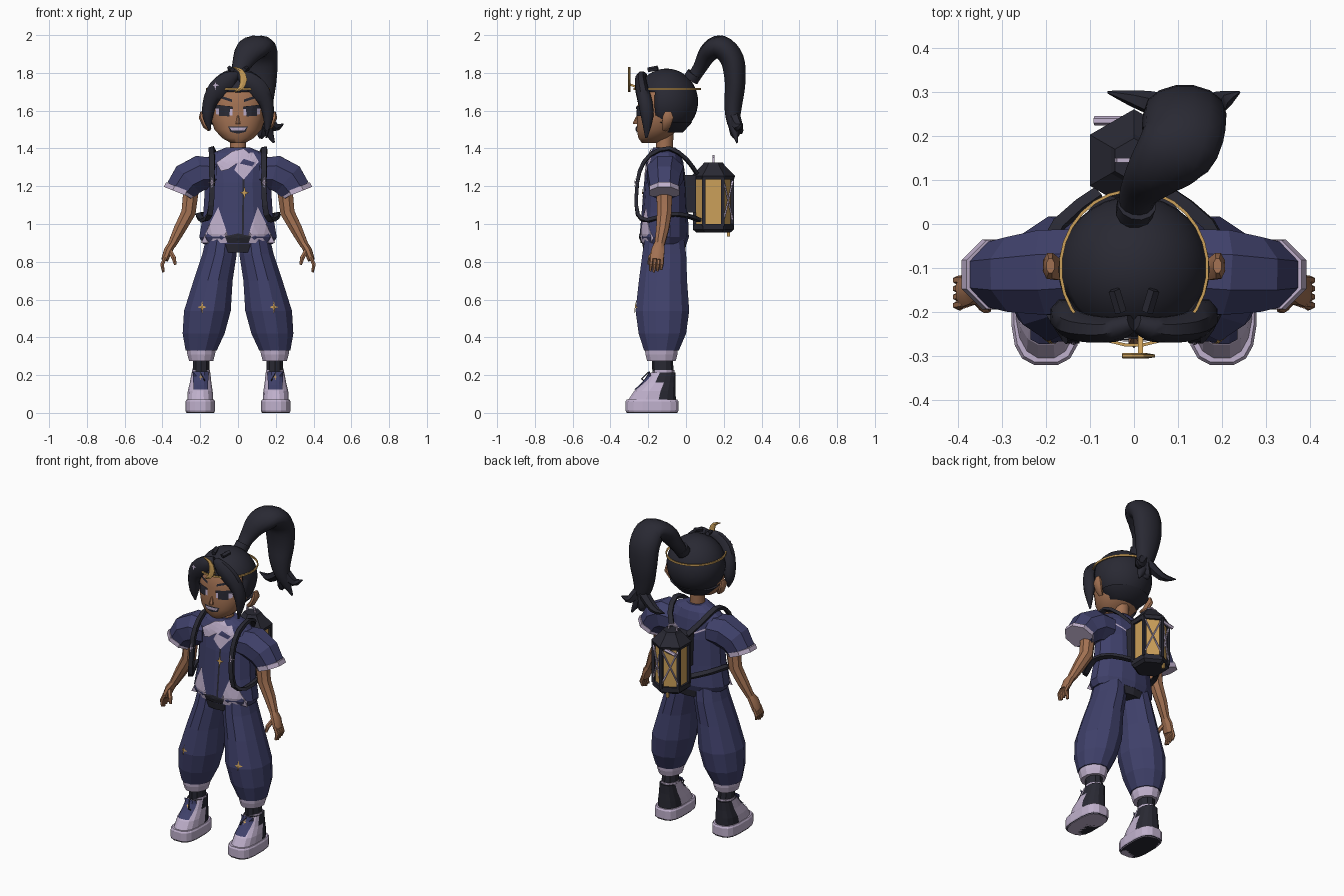
import bpy, bmesh, math
from mathutils import Vector
from mathutils.bvhtree import BVHTree

if "Cube" in bpy.data.objects:
    bpy.data.objects.remove(bpy.data.objects["Cube"])

def material(name, rgb):
    m = bpy.data.materials.new(name)
    m.diffuse_color = (*rgb, 1)
    m.use_nodes = True
    m.node_tree.nodes["Principled BSDF"].inputs["Base Color"].default_value = m.diffuse_color
    return m

NAVY = material("navy_cloth", (0.05, 0.052, 0.145))
DARK = material("charcoal", (0.022, 0.022, 0.033))
PALE = material("pale_lavender", (0.53, 0.44, 0.61))
SKIN = material("brown_skin", (0.36, 0.165, 0.085))
GOLD = material("warm_gold", (0.60, 0.35, 0.10))

def finish(name, bm, mat, smooth=0, recalc=True):
    if recalc:
        bmesh.ops.recalc_face_normals(bm, faces=bm.faces[:])
    me = bpy.data.meshes.new(name)
    bm.to_mesh(me)
    bm.free()
    me.materials.append(mat)
    ob = bpy.data.objects.new(name, me)
    bpy.context.collection.objects.link(ob)
    if smooth:
        for o in bpy.context.selected_objects:
            o.select_set(False)
        bpy.context.view_layer.objects.active = ob
        ob.select_set(True)
        bpy.ops.object.shade_smooth_by_angle(angle=math.radians(smooth))
    return ob

def skin_rings(name, rings, mat, smooth, caps=True):
    bm = bmesh.new()
    rows = [[bm.verts.new(p) for p in r] for r in rings]
    n = len(rows[0])
    for a, b in zip(rows, rows[1:]):
        for i in range(n):
            bm.faces.new((a[i], a[(i + 1) % n], b[(i + 1) % n], b[i]))
    if caps:
        bm.faces.new(rows[0][::-1])
        bm.faces.new(rows[-1])
    return finish(name, bm, mat, smooth)

def loft(name, secs, mat, n=12, smooth=0, power=1.0, caps=True, turn=0.5):
    """Stack of level oval rings: (x, y, z, rx, ry)."""
    def pw(v):
        return math.copysign(abs(v) ** power, v)
    ang = [(i + turn) * math.tau / n for i in range(n)]
    rings = [[Vector((x + rx * pw(math.cos(t)), y + ry * pw(math.sin(t)), z)) for t in ang]
             for x, y, z, rx, ry in secs]
    return skin_rings(name, rings, mat, smooth, caps)

def sweep(name, secs, mat, n=8, smooth=0, ref=(0, 1, 0), steps=1):
    """Oval tube along a path: (x, y, z, r_across, r_along_ref)."""
    S = [Vector(s) for s in secs]
    if steps > 1:
        out = []
        for i in range(len(S) - 1):
            p0, p1, p2, p3 = S[max(i - 1, 0)], S[i], S[i + 1], S[min(i + 2, len(S) - 1)]
            for k in range(steps):
                t = k / steps
                out.append(0.5 * (2 * p1 + (p2 - p0) * t + (2 * p0 - 5 * p1 + 4 * p2 - p3) * t * t
                                  + (3 * p1 - p0 - 3 * p2 + p3) * t ** 3))
        S = out + [S[-1]]
    P = [Vector(s[:3]) for s in S]
    rings = []
    for i, s in enumerate(S):
        t = (P[min(i + 1, len(P) - 1)] - P[max(i - 1, 0)]).normalized()
        b = Vector(ref)
        b = (b - t * b.dot(t)).normalized()
        a = t.cross(b)
        rings.append([P[i] + a * s[3] * math.cos(u) + b * s[4] * math.sin(u)
                      for u in ((k + 0.5) * math.tau / n for k in range(n))])
    return skin_rings(name, rings, mat, smooth)

def bar(name, pts, r, mat, n=4, ref=(0, 1, 0), flat=None, steps=1):
    return sweep(name, [(*p, r, flat or r) for p in pts], mat, n, 0, ref, steps)

def decal(name, outline, target, mat, lift=0.005, cuts=2, back=False):
    """Thin patch given in x, z and laid onto the target's front or back."""
    tree = BVHTree.FromPolygons([v.co for v in target.data.vertices],
                                [p.vertices[:] for p in target.data.polygons])
    d = -1 if back else 1
    bm = bmesh.new()
    bm.faces.new([bm.verts.new((x, 0, z)) for x, z in outline])
    bmesh.ops.triangulate(bm, faces=bm.faces[:])
    for _ in range(cuts):
        bmesh.ops.subdivide_edges(bm, edges=bm.edges[:], cuts=1, use_grid_fill=True)
    for v in bm.verts:
        hit = tree.ray_cast(Vector((v.co.x, -d, v.co.z)), Vector((0, d, 0)))[0]
        if hit is None:
            hit = tree.find_nearest(Vector((v.co.x, -0.2 * d, v.co.z)))[0]
        v.co.y = hit.y - d * lift
    bm.normal_update()
    for f in bm.faces:
        if f.normal.y * d > 0:
            f.normal_flip()
    return finish(name, bm, mat, recalc=False)

def star(cx, cz, r):
    return [(cx + q * 0.7 * math.sin(k * math.pi / 4), cz + q * math.cos(k * math.pi / 4))
            for k in range(8) for q in [r if k % 2 == 0 else r * 0.3]]

SIDES = (("right", -1), ("left", 1))

# Shirt body, belt, neck
shirt = loft("shirt", [(0, -.115, .895, .19, .118), (0, -.115, .93, .21, .13), (0, -.112, 1.06, .188, .122),
                       (0, -.11, 1.22, .178, .112), (0, -.11, 1.33, .19, .095), (0, -.11, 1.375, .14, .08),
                       (0, -.115, 1.405, .065, .058)], NAVY, 14)
loft("belt", [(0, -.115, .85, .165, .108), (0, -.115, .91, .185, .12)], DARK, 14)
loft("neck", [(0, -.115, 1.37, .045, .045), (0, -.11, 1.52, .045, .045)], SKIN, 10, 40)
decal("shirt_opening", [(-.07, .935), (0, .95), (.07, .935), (.055, .9), (-.055, .9)], shirt, DARK)
decal("front_seam", [(.025, 1.26), (.035, 1.26), (.03, .94), (.02, .94)], shirt, DARK, .004)
decal("lapel_under", [(.02, 1.37), (.08, 1.38), (.11, 1.33), (.03, 1.235), (-.02, 1.285)], shirt, PALE, .005)
decal("lapel_stripe", [(.03, 1.345), (.09, 1.325), (.075, 1.305), (.01, 1.32)], shirt, NAVY, .008)
decal("lapel_over", [(-.115, 1.325), (-.09, 1.28), (-.05, 1.29), (.065, 1.37), (.03, 1.40), (-.03, 1.385)],
      shirt, PALE, .009)
decal("chest_star", star(.035, 1.165, .035), shirt, GOLD, .009, 1)

for side, s in SIDES:
    decal(side + "_hem_panel", [(s * .195, .9), (s * .06, .9), (s * .05, .93), (s * .105, 1.09), (s * .15, 1.0)],
          shirt, PALE)
    decal(side + "_back_trim", [(s * .15, 1.31), (s * .15, 1.30), (s * .05, 1.25), (s * .05, 1.26)],
          shirt, PALE, .004, 2, True)
    # Sleeve and hem
    sweep(side + "_sleeve", [(s * .12, -.105, 1.27, .085, .1), (s * .2, -.11, 1.27, .1, .105),
                             (s * .265, -.115, 1.235, .1, .092), (s * .308, -.115, 1.175, .086, .08)], NAVY, 8)
    sweep(side + "_sleeve_hem", [(s * .303, -.115, 1.19, .091, .085), (s * .313, -.115, 1.165, .092, .086)], PALE, 8)
    # Arm, palm, fingers and thumb
    sweep(side + "_arm", [(s * .245, -.115, 1.21, .045, .045), (s * .262, -.115, 1.06, .041, .042),
                          (s * .31, -.125, .97, .034, .036), (s * .35, -.14, .89, .024, .028)], SKIN, 8, 30)
    sweep(side + "_palm", [(s * .345, -.14, .90, .022, .026), (s * .37, -.148, .86, .024, .038),
                           (s * .388, -.155, .81, .02, .038)], SKIN, 8, 30)
    for k in range(4):
        y = -.182 + k * .019
        sweep(f"{side}_finger_{k + 1}", [(s * .385, y, .825, .011, .01), (s * .402, y - .003, .785, .011, .01),
                                         (s * .395, y - .008, .745 + .006 * abs(k - 1), .007, .007)], SKIN, 6)
    sweep(side + "_thumb", [(s * .362, -.165, .86, .014, .014), (s * .34, -.19, .82, .013, .013),
                            (s * .332, -.195, .785, .008, .008)], SKIN, 6)
    # Trouser leg, cuff and sock
    leg = loft(side + "_trouser_leg", [(s * .088, -.115, .92, .085, .108), (s * .098, -.115, .84, .094, .12),
                                       (s * .132, -.122, .70, .107, .132), (s * .162, -.125, .54, .128, .147),
                                       (s * .182, -.125, .42, .115, .13), (s * .195, -.13, .33, .085, .095)], NAVY, 12)
    decal(side + "_trouser_star", star(s * .19, .56, .034), leg, GOLD, .006, 1)
    loft(side + "_cuff", [(s * .195, -.13, .275, .066, .078), (s * .195, -.13, .31, .076, .088),
                          (s * .195, -.13, .338, .08, .09)], PALE, 12)
    loft(side + "_sock", [(s * .195, -.12, .16, .048, .056), (s * .195, -.125, .29, .046, .056)], DARK, 10)
    loft(side + "_ankle_trim", [(s * .195, -.12, .212, .05, .058), (s * .195, -.12, .226, .05, .058)], PALE, 10)
    # Shoe: sole, two-tone upper and tongue
    loft(side + "_sole", [(s * .2, -.18, 0, .074, .135), (s * .2, -.18, .012, .08, .142),
                          (s * .2, -.18, .06, .08, .142), (s * .2, -.18, .07, .074, .136)], PALE, 16, 0, .65)
    loft(side + "_tread", [(s * .2, -.18, .0, .073, .134), (s * .2, -.18, .006, .0785, .141)], DARK, 16, 0, .65)
    shoe = loft(side + "_shoe_upper", [(s * .2, -.18, .068, .07, .128), (s * .2, -.165, .115, .067, .112),
                                       (s * .198, -.14, .16, .058, .085), (s * .196, -.12, .215, .05, .066)],
                PALE, 16, 0, .8)
    shoe.data.materials.append(DARK)
    for p in shoe.data.polygons:
        p.material_index = int(p.center.y > -.13)
    decal(side + "_shoe_tongue", [(s * .155, .22), (s * .24, .22), (s * .235, .125), (s * .16, .125)], shoe, NAVY, .009)
    decal(side + "_shoe_star", star(s * .197, .19, .016), shoe, GOLD, .014, 0)
    bar(side + "_lace", [(s * .17, -.2, .15), (s * .18, -.235, .18), (s * .2, -.2, .215)], .004, DARK, 4)
    # Pack strap: over the shoulder, down the chest, round to the lantern
    strap = bar(side + "_pack_strap", [(s * .05, .055, 1.27), (s * .11, .0, 1.345), (s * .14, -.09, 1.40),
                (s * .138, -.19, 1.365), (s * .138, -.245, 1.28), (s * .138, -.262, 1.16), (s * .15, -.255, 1.05),
                (s * .185, -.2, 1.02), (s * .21, -.1, 1.05), (s * .17, .0, 1.045), (s * .08, .07, 1.02)],
                .013, DARK, 4, (1, 0, .25), .02, 2)
    decal(side + "_strap_star", star(s * .138, 1.22, .032), strap, PALE, .006, 0)

# Head, nose, ears
head = loft("head", [(0, -.195, 1.43, .04, .04), (0, -.175, 1.455, .085, .078), (0, -.15, 1.50, .126, .112),
                     (0, -.132, 1.56, .146, .13), (0, -.12, 1.63, .152, .137), (0, -.11, 1.70, .15, .14),
                     (0, -.1, 1.77, .1, .1)], SKIN, 20, 50, .9)
loft("nose", [(0, -.262, 1.53, .014, .02), (0, -.262, 1.54, .012, .017), (0, -.255, 1.575, .005, .006)], SKIN, 6)
for side, s in SIDES:
    sweep(side + "_ear", [(s * .15, -.115, 1.50, .012, .015), (s * .172, -.105, 1.52, .016, .025),
                          (s * .192, -.095, 1.565, .017, .032), (s * .19, -.095, 1.595, .01, .018)], SKIN, 8, 40)
    # Eyes and brows
    decal(side + "_eye_white", [(s * .03, 1.575), (s * .03, 1.61), (s * .12, 1.62), (s * .115, 1.58)], head, PALE, .004)
    decal(side + "_iris", [(s * .045, 1.57), (s * .042, 1.62), (s * .1, 1.625), (s * .1, 1.572)], head, DARK, .007)
    decal(side + "_lash", [(s * .025, 1.608), (s * .03, 1.622), (s * .125, 1.632), (s * .128, 1.612)], head, DARK, .008)
    decal(side + "_brow", [(s * .03, 1.645), (s * .033, 1.66), (s * .1, 1.682), (s * .105, 1.67)], head, DARK)
decal("mouth_line", [(-.052, 1.515), (.052, 1.515), (.04, 1.488), (0, 1.478), (-.04, 1.488)], head, DARK, .004)
decal("teeth", [(-.044, 1.51), (.044, 1.51), (.033, 1.494), (-.033, 1.494)], head, PALE, .007)

# Hair cap with an open face
bm = bmesh.new()
bmesh.ops.create_uvsphere(bm, u_segments=32, v_segments=20, radius=1)
for v in bm.verts:
    v.co = Vector((v.co.x * .172, v.co.y * .167 - .103, v.co.z * .175 + 1.648))
gone = [f for f in bm.faces if f.calc_center_median().z < (1.70 if f.calc_center_median().y < -.165 else 1.525)]
bmesh.ops.delete(bm, geom=gone, context='FACES')
cap = finish("hair_cap", bm, DARK, 60)
solid = cap.modifiers.new("thickness", 'SOLIDIFY')
solid.thickness = .015
# Nape, parted fringe and ponytail
loft("hair_nape", [(0, -.085, 1.485, .095, .07), (0, -.09, 1.54, .152, .125)], DARK, 20, 60)
for side, s in SIDES:
    sweep(side + "_fringe", [(s * .005, -.225, 1.79, .02, .02), (s * .05, -.24, 1.765, .045, .03),
                             (s * .11, -.235, 1.715, .052, .035), (s * .15, -.215, 1.64, .04, .04),
                             (s * .16, -.205, 1.56, .028, .034), (s * .15, -.21, 1.475 + .02 * -s, .004, .006)],
          DARK, 8, 50, steps=3)
    bar(side + "_hair_tip", [(s * .03, -.2, 1.815), (s * .045, -.15, 1.825)], .014, DARK, 5, (1, 0, 0))
sweep("ponytail", [(0, .03, 1.76, .036, .036), (.015, .075, 1.83, .038, .048), (.055, .122, 1.91, .052, .075),
                   (.105, .185, 1.937, .062, .092), (.115, .245, 1.87, .064, .095), (.115, .26, 1.75, .056, .088),
                   (.12, .25, 1.63, .048, .066), (.14, .25, 1.54, .034, .042), (.19, .27, 1.43, .004, .006)],
      DARK, 14, 60, (1, 0, 0), 4)
sweep("hair_tie", [(0, .025, 1.765, .043, .043), (.006, .045, 1.795, .043, .045)], DARK, 12, 40, (1, 0, 0))
for i, tip in enumerate([(.24, .3, 1.53), (-.06, .3, 1.5), (.11, .27, 1.46)]):
    mid = Vector((.14, .25, 1.56)).lerp(Vector(tip), .55) + Vector((0, 0, -.03))
    sweep(f"ponytail_tip_{i + 1}", [(.14, .25, 1.58, .035, .035), (*mid, .026, .026), (*tip, .003, .003)],
          DARK, 6, 50, (0, 1, .1), 3)

# Headband with crescent, hair star
loft("headband", [(0, -.1, z, r, r + .009) for z, r in ((1.709, .164), (1.709, .171), (1.72, .171), (1.72, .164))],
     GOLD, 28, 30, caps=False)
sweep("crescent", [(.01 + .055 * math.cos(t) - .035, -.30, 1.765 + .065 * math.sin(t), w, .006)
                   for t, w in ((-1.5, .002), (-.8, .014), (0, .021), (.8, .014), (1.6, .002))], GOLD, 6, steps=2)
bar("crescent_pin", [(.015, -.25, 1.72), (.015, -.3, 1.74)], .008, GOLD, 4, (1, 0, 0))
bm = bmesh.new()
bm.faces.new([bm.verts.new((x, -.272, z)) for x, z in star(-.12, 1.735, .028)])
finish("hair_star", bm, PALE)

# Lantern backpack
LY, R = .145, .1
def hexes(name, rows, mat):
    return loft(name, [(0, LY, z, r, r) for z, r in rows], mat, 6)
hexes("lantern_glass", [(.98, .094), (1.26, .094)], GOLD)
hexes("lantern_base", [(.955, .09), (.97, .108), (1.0, .108)], DARK)
hexes("lantern_roof", [(1.235, .108), (1.255, .116), (1.31, .06), (1.325, .05)], DARK)
bar("lantern_handle", [(-.04, LY, 1.315), (-.035, LY, 1.35), (-.01, LY, 1.36), (.015, LY, 1.35), (.02, LY, 1.315)],
    .007, PALE)
corner = [Vector((R * math.cos(a), LY + R * math.sin(a), 0))
          for a in ((i + .5) * math.tau / 6 for i in range(6))]
for i, c in enumerate(corner):
    bar(f"lantern_post_{i + 1}", [(c.x, c.y, .99), (c.x, c.y, 1.25)], .013, DARK)
for i in (0, 1):
    p, q = [Vector((v.x * 1.05, LY + (v.y - LY) * 1.05, 0)) for v in corner[i:i + 2]]
    for j, (u, v) in enumerate(((p, q), (q, p))):
        bar(f"lantern_cord_{i}_{j}", [(u.x, u.y, 1.01), (v.x, v.y, 1.24)], .005, PALE)
bar("lantern_charm", [(-.03, .225, .97), (-.03, .225, .935)], .01, GOLD)
bar("rolled_scroll", [(-.09, .235, 1.22), (-.02, .235, 1.235)], .011, PALE, 6)
loft("back_mount", [(0, .02, 1.06, .07, .045), (0, .02, 1.26, .07, .045)], DARK, 4, 0, 1)
